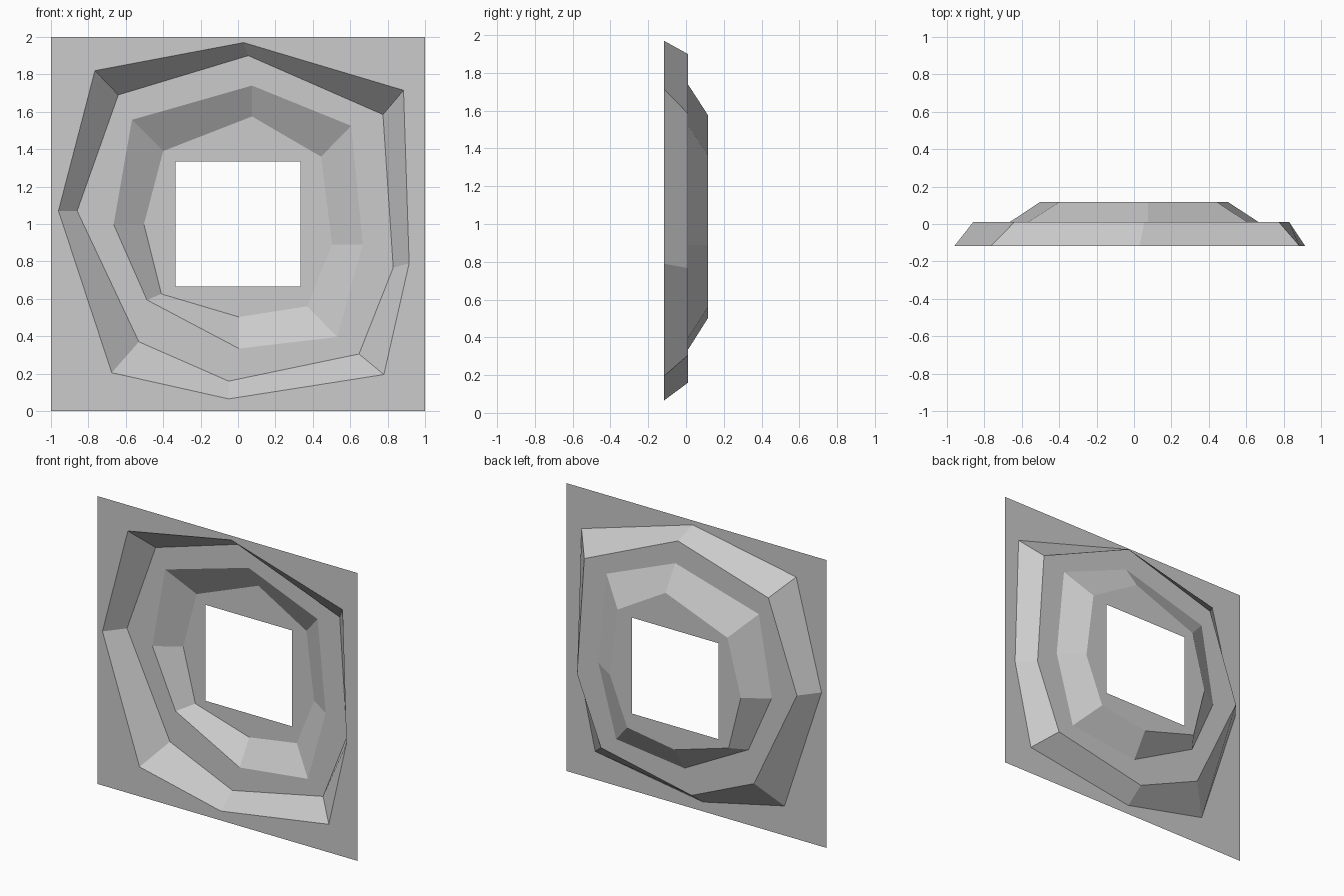
import bpy

if "Cube" in bpy.data.objects:
    bpy.data.objects.remove(bpy.data.objects["Cube"])


def square(h):
    # corners and side midpoints, clockwise from top left
    return [(-h, 1 + h), (0, 1 + h), (h, 1 + h), (h, 1),
            (h, 1 - h), (0, 1 - h), (-h, 1 - h), (-h, 1)]


# irregular eight-sided profiles (x, z), clockwise from top left
recess_front = [(-.765, 1.82), (.03, 1.97), (.885, 1.715), (.915, .79),
                (.78, .195), (-.05, .065), (-.675, .205), (-.96, 1.07)]
recess_back = [(-.64, 1.69), (.055, 1.90), (.775, 1.585), (.83, .767),
               (.647, .305), (-.05, .16), (-.53, .37), (-.86, 1.07)]
step_front = [(-.567, 1.557), (.075, 1.74), (.605, 1.525), (.667, .89),
              (.53, .396), (.005, .334), (-.487, .594), (-.665, .998)]
step_back = [(-.40, 1.39), (.075, 1.575), (.444, 1.36), (.503, .89),
             (.37, .56), (.005, .503), (-.41, .626), (-.503, .998)]

# loops from the outer border in to the square opening, each with its depth
loops = [(square(1), -.117), (recess_front, -.117), (recess_back, .01),
         (step_front, .01), (step_back, .117), (square(1 / 3), .117)]

# stepped wall panel: one open shell with front-facing quads
verts = [(x, y, z) for loop, y in loops for x, z in loop]
faces = []
for k in range(len(loops) - 1):
    for i in range(8):
        a, b, j = k * 8, k * 8 + 8, (i + 1) % 8
        faces.append((a + i, b + i, b + j, a + j))

mesh = bpy.data.meshes.new("stepped_wall_panel")
mesh.from_pydata(verts, [], faces)
mesh.update()
panel = bpy.data.objects.new("stepped_wall_panel", mesh)
bpy.context.collection.objects.link(panel)
